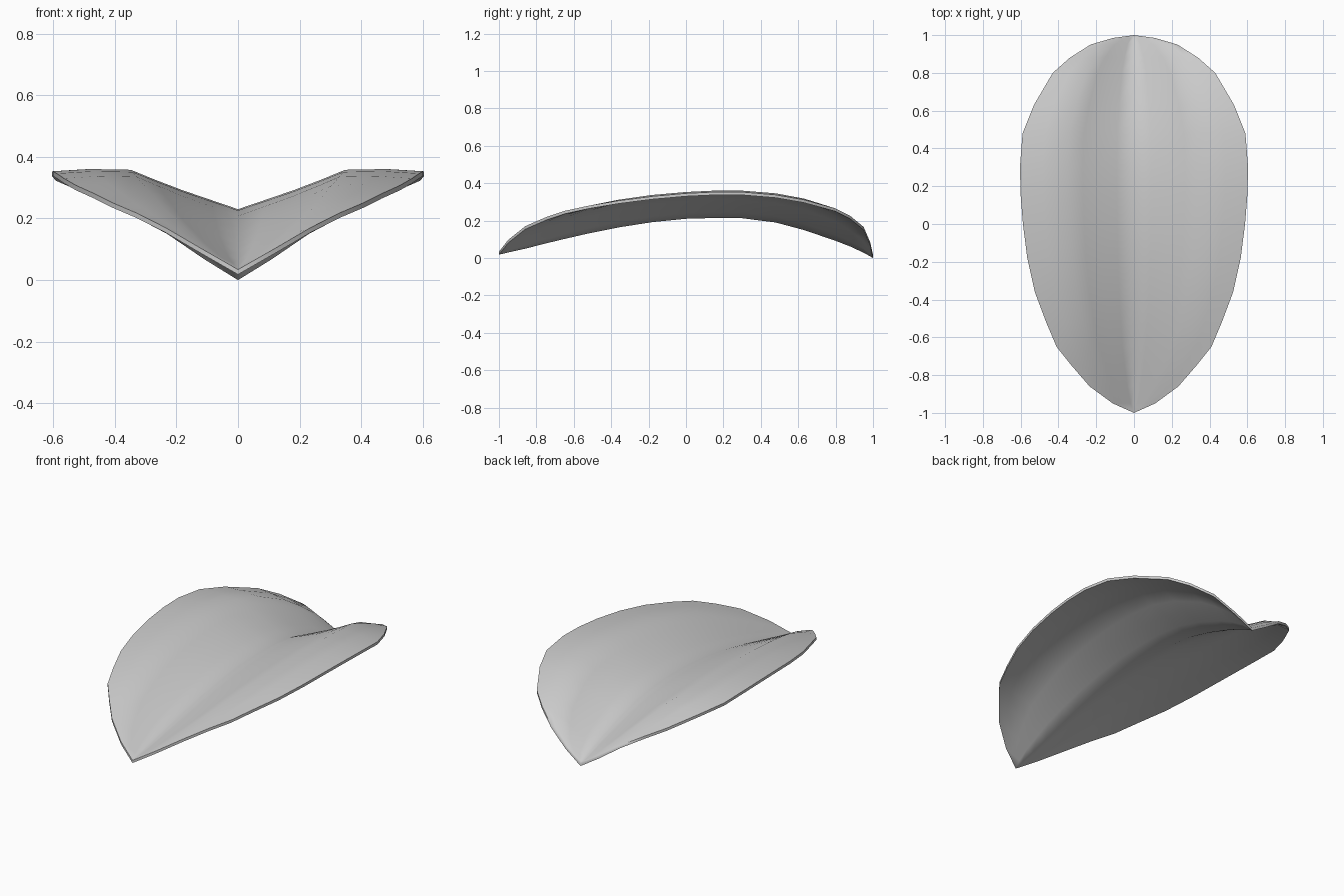
import bpy, bmesh, math

if "Cube" in bpy.data.objects:
    bpy.data.objects.remove(bpy.data.objects["Cube"])

# Stations along the length: y, half width, crease height, rim height (top face)
STATIONS = [
    (-1.00, 0.00, 0.034, 0.034), (-0.95, 0.112, 0.046, 0.098),
    (-0.86, 0.235, 0.066, 0.170), (-0.75, 0.33, 0.094, 0.218),
    (-0.65, 0.41, 0.118, 0.252), (-0.52, 0.465, 0.148, 0.280),
    (-0.36, 0.525, 0.180, 0.307), (-0.18, 0.565, 0.208, 0.330),
    (0.00, 0.588, 0.226, 0.346), (0.15, 0.60, 0.230, 0.353),
    (0.30, 0.604, 0.229, 0.353), (0.48, 0.59, 0.206, 0.338),
    (0.63, 0.53, 0.166, 0.312), (0.80, 0.43, 0.108, 0.265),
    (0.88, 0.34, 0.077, 0.224), (0.95, 0.23, 0.044, 0.166),
    (0.985, 0.11, 0.025, 0.084), (1.00, 0.00, 0.016, 0.016),
]
# Cross-section: fraction of half width, rise in the middle of the length
SECTION = [(0.0, 0.0), (0.15, 0.25), (0.30, 0.50), (0.45, 0.78),
           (0.58, 1.04), (0.80, 1.06), (1.0, 1.0)]
THICKNESS = 0.016


def row_points(y, w, crease, rim):
    """One V-shaped row from the left rim to the right rim."""
    mid = min(1.0, w / 0.55) ** 2          # wings get straighter near the tips
    half = []
    for t, rise in SECTION:
        r = rise * mid + t * (1 - mid)
        half.append((t * w, y, crease + (rim - crease) * r))
    return [(-x, y, z) for x, y, z in reversed(half[1:])] + half


# Upper skin of the folded shell
bm = bmesh.new()
rows = [[bm.verts.new(p) for p in row_points(*s)] for s in STATIONS]
for a, b in zip(rows, rows[1:]):
    for i in range(len(a) - 1):
        bm.faces.new((a[i], a[i + 1], b[i + 1], b[i]))
bmesh.ops.remove_doubles(bm, verts=bm.verts, dist=1e-4)

# Lower skin and rim wall
res = bmesh.ops.extrude_face_region(bm, geom=bm.faces[:], use_keep_orig=True)
low = [g for g in res["geom"] if isinstance(g, bmesh.types.BMVert)]
bmesh.ops.translate(bm, verts=low, vec=(0, 0, -THICKNESS))
bmesh.ops.recalc_face_normals(bm, faces=bm.faces)

mesh = bpy.data.meshes.new("leaf_shell")
bm.to_mesh(mesh)
bm.free()
shell = bpy.data.objects.new("leaf_shell", mesh)
bpy.context.collection.objects.link(shell)

bpy.context.view_layer.objects.active = shell
shell.select_set(True)
bpy.ops.object.shade_smooth_by_angle(angle=math.radians(60))
